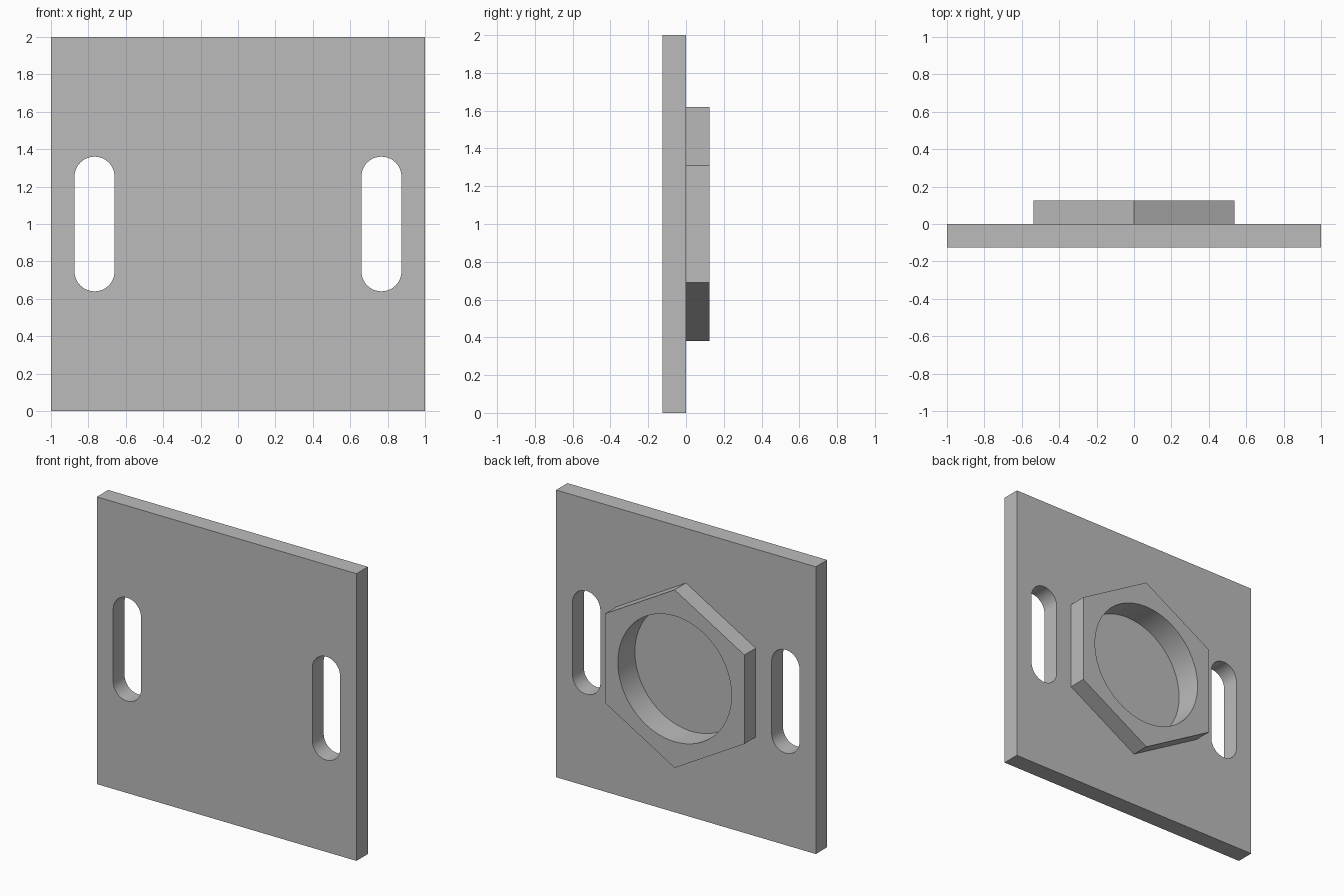
import bpy
import bmesh
from math import pi, sin, cos, radians

if "Cube" in bpy.data.objects:
    bpy.data.objects.remove(bpy.data.objects["Cube"], do_unlink=True)

MID = 1.0        # height of the centre line
T = 0.125        # thickness of the plate and of the boss

metal = bpy.data.materials.new("plain_grey")
metal.use_nodes = True
grey = (0.5, 0.5, 0.5, 1)
metal.diffuse_color = grey
metal.node_tree.nodes["Principled BSDF"].inputs["Base Color"].default_value = grey


def arc(cx, cz, r, start, end, n):
    """Points along an arc in the XZ plane, both ends included."""
    return [(cx + r * cos(start + (end - start) * i / n),
             cz + r * sin(start + (end - start) * i / n)) for i in range(n + 1)]


def prism(name, outline, y0, y1):
    """Extrude an XZ outline from y0 to y1."""
    bm = bmesh.new()
    base = bm.faces.new([bm.verts.new((x, y0, z)) for x, z in outline])
    ext = bmesh.ops.extrude_face_region(bm, geom=[base])
    moved = [v for v in ext["geom"] if isinstance(v, bmesh.types.BMVert)]
    bmesh.ops.translate(bm, verts=moved, vec=(0, y1 - y0, 0))
    bmesh.ops.recalc_face_normals(bm, faces=bm.faces)
    mesh = bpy.data.meshes.new(name)
    bm.to_mesh(mesh)
    bm.free()
    mesh.materials.append(metal)
    obj = bpy.data.objects.new(name, mesh)
    bpy.context.collection.objects.link(obj)
    return obj


def cut(obj, cutters):
    """Subtract the cutters, then shade round walls smooth and edges sharp."""
    bpy.ops.object.select_all(action='DESELECT')
    obj.select_set(True)
    bpy.context.view_layer.objects.active = obj
    for cutter in cutters:
        mod = obj.modifiers.new("cut", 'BOOLEAN')
        mod.operation = 'DIFFERENCE'
        mod.solver = 'EXACT'
        mod.object = cutter
        bpy.ops.object.modifier_apply(modifier=mod.name)
    bpy.ops.object.shade_smooth_by_angle(angle=radians(30))


# Square plate and hexagonal boss on its back
plate = prism("mounting_plate", [(-1, 0), (1, 0), (1, 2), (-1, 2)], -T, 0)
boss = prism("hexagonal_boss", arc(0, MID, 0.62, pi / 2, 2.5 * pi, 6)[:-1], 0, T)

# Round pocket, running through the boss and half way into the plate
pocket = prism("pocket_cutter", arc(0, MID, 0.4375, 0, 2 * pi, 96)[:-1], -T / 2, 2 * T)

# Upright slots with round ends, one on each side
SLOT_X, SLOT_R, SLOT_HALF = 0.767, 0.107, 0.253
slots = []
for side, sx in (("left", SLOT_X), ("right", -SLOT_X)):
    outline = (arc(sx, MID + SLOT_HALF, SLOT_R, 0, pi, 24)
               + arc(sx, MID - SLOT_HALF, SLOT_R, pi, 2 * pi, 24))
    slots.append(prism(side + "_slot_cutter", outline, -2 * T, T))

cut(plate, [pocket] + slots)
cut(boss, [pocket])

for cutter in [pocket] + slots:
    bpy.data.objects.remove(cutter, do_unlink=True)
